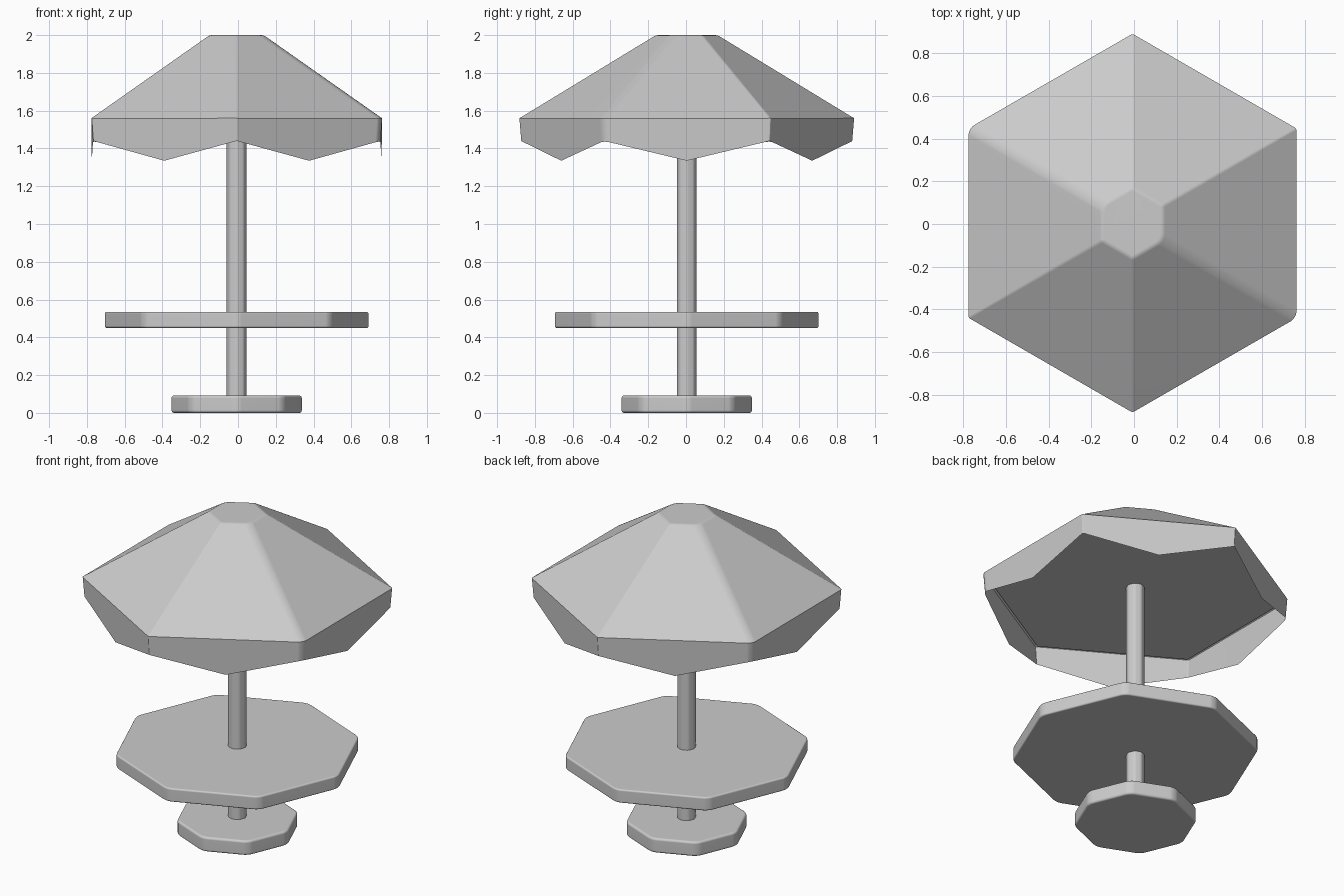
import bpy, bmesh
from math import sin, cos, pi, radians

cube = bpy.data.objects.get("Cube")
if cube:
    bpy.data.objects.remove(cube)

GREY = (0.6, 0.6, 0.6, 1)
CENTRE = (-0.007, 0.004)

mat = bpy.data.materials.new("plain grey")
mat.use_nodes = True
mat.diffuse_color = GREY
mat.node_tree.nodes["Principled BSDF"].inputs["Base Color"].default_value = GREY


def ring(sides, radius, z, start=0.0):
    """Corner points of a regular polygon."""
    return [(radius * cos(start + 2 * pi * i / sides),
             radius * sin(start + 2 * pi * i / sides), z) for i in range(sides)]


def finish(bm, name):
    bmesh.ops.recalc_face_normals(bm, faces=bm.faces)
    mesh = bpy.data.meshes.new(name)
    bm.to_mesh(mesh)
    bm.free()
    mesh.materials.append(mat)
    obj = bpy.data.objects.new(name, mesh)
    obj.location = (*CENTRE, 0)
    bpy.context.collection.objects.link(obj)
    bpy.ops.object.select_all(action='DESELECT')
    obj.select_set(True)
    bpy.context.view_layer.objects.active = obj
    bpy.ops.object.shade_smooth_by_angle(angle=radians(25))
    normals = obj.modifiers.new("Flat panels", 'WEIGHTED_NORMAL')
    normals.keep_sharp = True
    return obj


def bevel(bm, edges, size, segments):
    bmesh.ops.bevel(bm, geom=edges, offset=size, segments=segments,
                    profile=0.5, affect='EDGES', clamp_overlap=True)


def octagon_slab(name, radius, low, high, corner, rim):
    """Eight-sided prism with rounded corners and softened rims."""
    bm = bmesh.new()
    base = [bm.verts.new(p) for p in ring(8, radius, low)]
    top = [bm.verts.new(p) for p in ring(8, radius, high)]
    bm.faces.new(base[::-1])
    bm.faces.new(top)
    posts = []
    for i in range(8):
        j = (i + 1) % 8
        bm.faces.new((base[i], base[j], top[j], top[i]))
        posts.append(bm.edges.get((base[i], top[i])))
    bevel(bm, posts, corner, 3)
    if rim:
        rims = [e for e in bm.edges
                if abs(e.verts[0].co.z - e.verts[1].co.z) < 1e-5]
        bevel(bm, rims, rim, 4)
    return finish(bm, name)


# Base, pole and table
octagon_slab("base", 0.352, 0.0, 0.092, 0.03, 0.014)
octagon_slab("pole", 0.055, 0.08, 1.56, 0.01, 0)
octagon_slab("table_top", 0.705, 0.45, 0.535, 0.03, 0.01)

# Canopy: six sloping panels with a pointed valance under each
bm = bmesh.new()
crown = [bm.verts.new(p) for p in ring(6, 0.165, 2.0, pi / 6)]
rim = [bm.verts.new(p) for p in ring(6, 0.888, 1.56, pi / 6)]
hem = [bm.verts.new(p) for p in ring(6, 0.878, 1.44, pi / 6)]
points = [bm.verts.new(p) for p in ring(6, 0.767, 1.335, pi / 3)]
bm.faces.new(crown)
for i in range(6):
    j = (i + 1) % 6
    bm.faces.new((rim[i], rim[j], crown[j], crown[i]))
    bm.faces.new((hem[i], points[i], hem[j], rim[j], rim[i]))

# Two opposite ribs are broadly rounded, the rest are nearly sharp
wide, narrow = [], []
for i in range(6):
    group = wide if i in (2, 5) else narrow
    group += [bm.edges.get((crown[i], rim[i])), bm.edges.get((rim[i], hem[i]))]
bevel(bm, wide, 0.03, 4)
bevel(bm, [e for e in narrow if e.is_valid], 0.007, 2)
crown_edges = [e for e in bm.edges
               if all(v.co.z > 1.99 for v in e.verts) and
               any(abs(f.normal.z) < 0.95 for f in e.link_faces)]
bevel(bm, crown_edges, 0.012, 2)
finish(bm, "canopy")

# Flat underside closing the canopy at rim height
bm = bmesh.new()
bm.faces.new([bm.verts.new(p) for p in ring(6, 0.87, 1.555, pi / 6)][::-1])
under = finish(bm, "canopy_underside")
for face in under.data.polygons:
    if face.normal.z > 0:
        face.flip()
